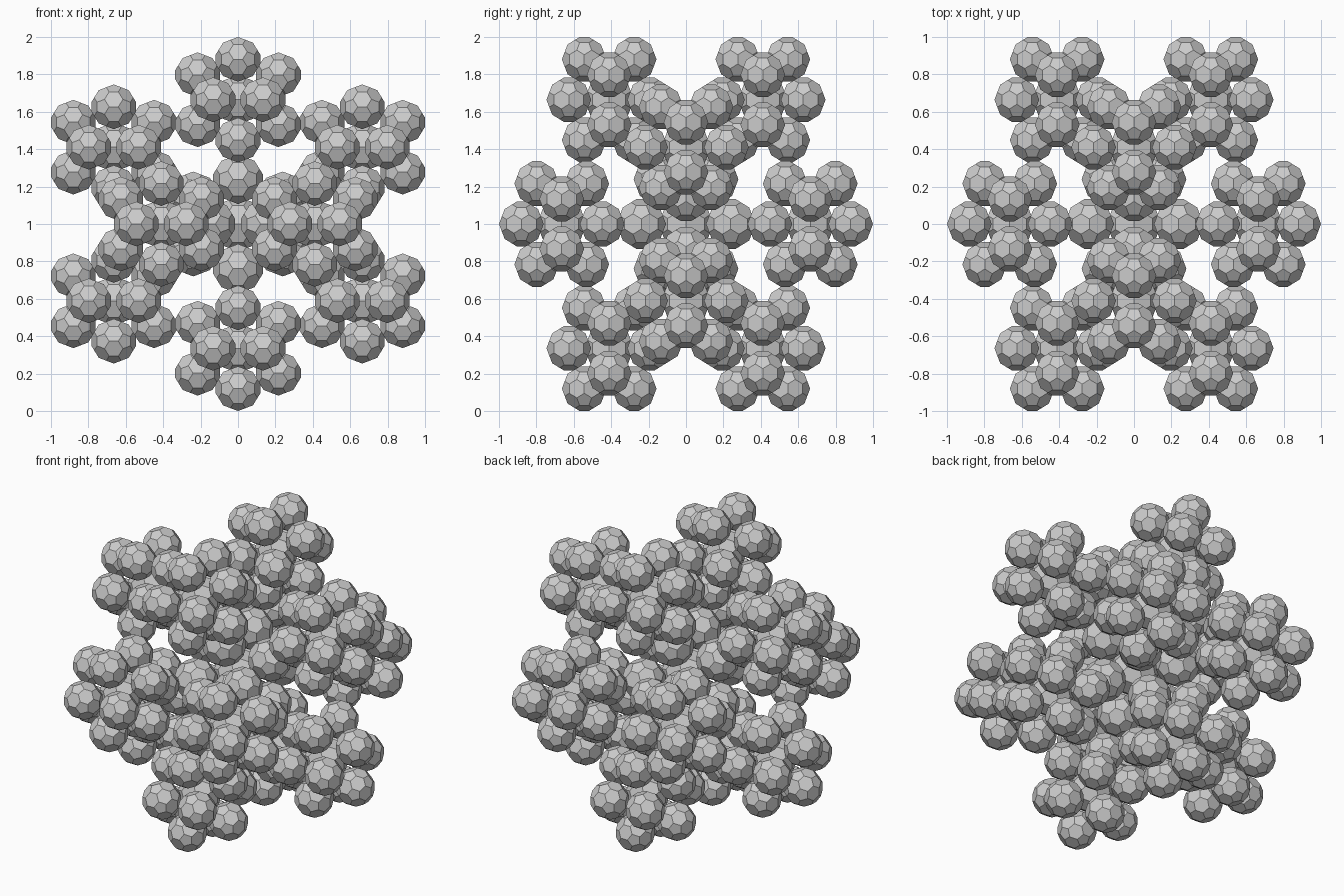
import bpy, bmesh, math
from mathutils import Vector, Matrix

if "Cube" in bpy.data.objects:
    bpy.data.objects.remove(bpy.data.objects["Cube"])

PHI = (1 + math.sqrt(5)) / 2
SPREAD = 0.6644     # largest coordinate of the outer cluster centres
RATIO = 0.325       # size of an outer copy
CORE = 0.36         # size of the central copy
BALL = 1.1325       # ball half-width before scaling

# Twelve icosahedron corners, largest coordinate 1
corners = []
for a in (-1, 1):
    for b in (-1 / PHI, 1 / PHI):
        corners += [Vector((a, 0, b)), Vector((b, a, 0)), Vector((0, b, a))]

# Copies of a shape: twelve around, one larger in the middle
layout = [(c * SPREAD, RATIO) for c in corners] + [(Vector((0, 0, 0)), CORE)]


def add_ball(bm, centre, size):
    """Truncated icosahedron: hull of the third-points of the edges."""
    part = bmesh.new()
    for p in corners:
        for q in corners:
            if 0.1 < (p - q).length < 1.3:
                part.verts.new(p.lerp(q, 1 / 3))
    bmesh.ops.convex_hull(part, input=part.verts)
    bmesh.ops.dissolve_limit(part, angle_limit=0.02,
                             verts=part.verts, edges=part.edges)
    bmesh.ops.recalc_face_normals(part, faces=part.faces)
    bmesh.ops.transform(part, verts=part.verts,
                        matrix=Matrix.Translation(centre) @ Matrix.Scale(size, 4))
    temp = bpy.data.meshes.new("temp")
    part.to_mesh(temp)
    part.free()
    bm.from_mesh(temp)
    bpy.data.meshes.remove(temp)


# One cluster of balls, shared by every copy
bm = bmesh.new()
for centre, size in layout:
    add_ball(bm, centre, size * BALL)
cluster = bpy.data.meshes.new("ball_cluster")
bm.to_mesh(cluster)
bm.free()

# Clusters repeat the same arrangement
for i, (centre, size) in enumerate(layout):
    name = "core_cluster" if i == 12 else f"outer_cluster_{i + 1}"
    ob = bpy.data.objects.new(name, cluster)
    ob.location = centre + Vector((0, 0, 1))
    ob.scale = (size,) * 3
    bpy.context.collection.objects.link(ob)
